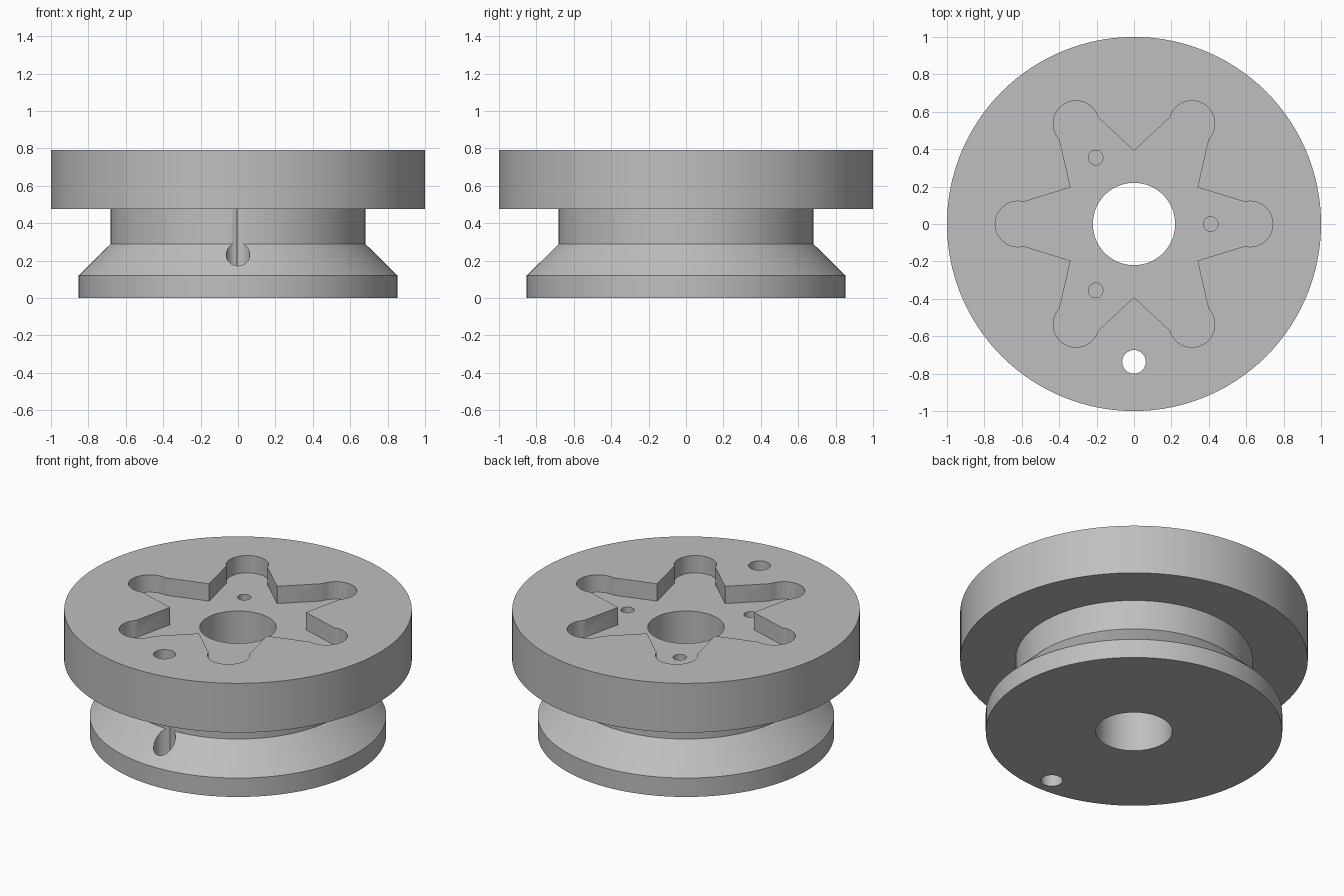
import bpy
import bmesh
from math import sin, cos, pi, radians

cube = bpy.data.objects.get("Cube")
if cube:
    bpy.data.objects.remove(cube, do_unlink=True)

SEGMENTS = 128
HEIGHT = 0.79
POCKET_FLOOR = 0.68

metal = bpy.data.materials.new("plain grey")
metal.use_nodes = True
grey = (0.52, 0.52, 0.52, 1)
metal.diffuse_color = grey
metal.node_tree.nodes["Principled BSDF"].inputs["Base Color"].default_value = grey


def make_object(name, bm):
    bmesh.ops.recalc_face_normals(bm, faces=bm.faces)
    mesh = bpy.data.meshes.new(name)
    bm.to_mesh(mesh)
    bm.free()
    mesh.materials.append(metal)
    obj = bpy.data.objects.new(name, mesh)
    bpy.context.collection.objects.link(obj)
    return obj


def lathe(name, profile):
    """Revolve a closed (radius, z) profile around the z axis."""
    bm = bmesh.new()
    rings = []
    for i in range(SEGMENTS):
        a = 2 * pi * i / SEGMENTS
        rings.append([bm.verts.new((r * cos(a), r * sin(a), z)) for r, z in profile])
    n = len(profile)
    for i in range(SEGMENTS):
        here, there = rings[i], rings[(i + 1) % SEGMENTS]
        for j in range(n):
            k = (j + 1) % n
            bm.faces.new((here[j], there[j], there[k], here[k]))
    return make_object(name, bm)


def prism(name, outline, low, high):
    """Extrude a flat outline between two heights."""
    bm = bmesh.new()
    face = bm.faces.new([bm.verts.new((x, y, low)) for x, y in outline])
    top = bmesh.ops.extrude_face_region(bm, geom=[face])["geom"]
    moved = [v for v in top if isinstance(v, bmesh.types.BMVert)]
    bmesh.ops.translate(bm, verts=moved, vec=(0, 0, high - low))
    return make_object(name, bm)


def circle(x, y, radius, count=48):
    return [(x + radius * cos(2 * pi * i / count), y + radius * sin(2 * pi * i / count))
            for i in range(count)]


def star_outline():
    """Six rounded lobes joined by sharp inner corners."""
    points = []
    for lobe in range(6):
        turn = radians(60 * lobe)
        local = [(0.62 + 0.122 * cos(radians(a)), 0.122 * sin(radians(a)))
                 for a in range(-104, 105, 8)]
        local.append((0.392 * cos(pi / 6), 0.392 * sin(pi / 6)))
        points += [(x * cos(turn) - y * sin(turn), x * sin(turn) + y * cos(turn))
                   for x, y in local]
    return points


# Stepped wheel body with its central bore
body = lathe("wheel_body", [(0.22, 0), (0.853, 0), (0.853, 0.12), (0.682, 0.288),
                            (0.682, 0.477), (1, 0.477), (1, HEIGHT), (0.22, HEIGHT)])

# Star pocket, through hole and three blind holes in the pocket floor
cutters = [prism("star_pocket_cutter", star_outline(), POCKET_FLOOR, HEIGHT + 0.1),
           prism("through_hole_cutter", circle(0, -0.737, 0.063), -0.1, HEIGHT + 0.1)]
for i in range(3):
    a = 2 * pi * i / 3
    cutters.append(prism("blind_hole_cutter", circle(0.41 * cos(a), 0.41 * sin(a), 0.039),
                         POCKET_FLOOR - 0.2, HEIGHT + 0.05))

bpy.context.view_layer.objects.active = body
body.select_set(True)
for cutter in cutters:
    cutter.hide_render = True
    cut = body.modifiers.new(cutter.name, "BOOLEAN")
    cut.operation = "DIFFERENCE"
    cut.solver = "EXACT"
    cut.object = cutter
    bpy.ops.object.modifier_apply(modifier=cut.name)
    bpy.data.objects.remove(cutter, do_unlink=True)

bpy.ops.object.shade_smooth_by_angle(angle=radians(30))
